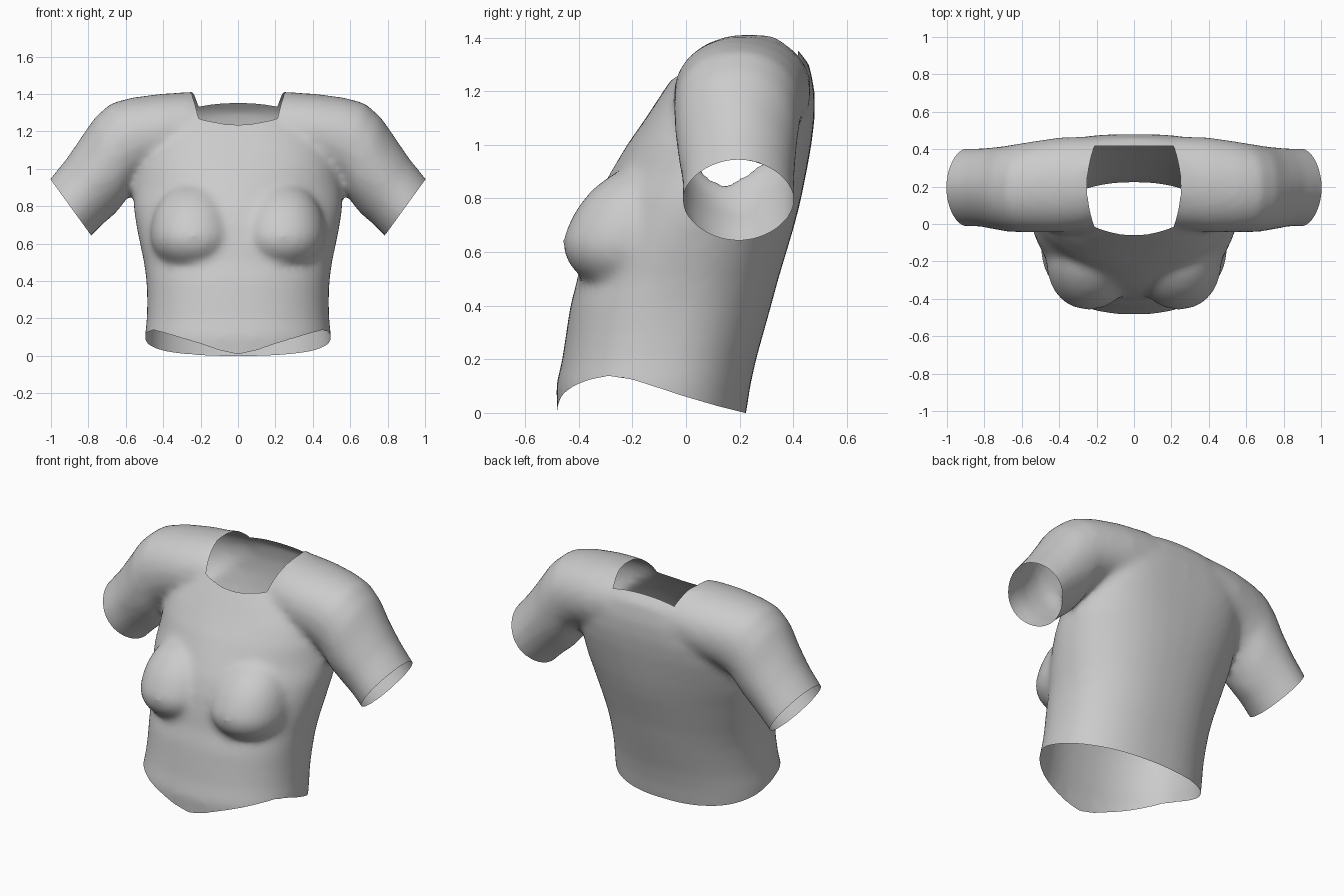
import bpy, bmesh, math
from mathutils import Vector

if "Cube" in bpy.data.objects:
    bpy.data.objects.remove(bpy.data.objects["Cube"])

cloth = bpy.data.materials.new("grey cloth")
cloth.diffuse_color = (0.6, 0.6, 0.6, 1)
cloth.use_nodes = True
cloth.node_tree.nodes["Principled BSDF"].inputs["Base Color"].default_value = cloth.diffuse_color
SEG = 40
bm = bmesh.new()


def loft(rings):
    """Closed tube through rings of points."""
    loops = [[bm.verts.new(p) for p in ring] for ring in rings]
    for a, b in zip(loops, loops[1:]):
        for i in range(SEG):
            j = (i + 1) % SEG
            bm.faces.new((a[i], a[j], b[j], b[i]))
    bm.faces.new(loops[0][::-1])
    bm.faces.new(loops[-1])


def oval(c, u, v, n=2.0, m=None):
    """Superellipse ring around c with half axes u and v; exponents n (-v side) and m (+v side)."""
    pts = []
    for i in range(SEG):
        t = 2 * math.pi * i / SEG
        cu, sv = math.cos(t), math.sin(t)
        k = 2 / (m if m and sv > 0 else n)
        pts.append(Vector(c) + Vector(u) * math.copysign(abs(cu) ** k, cu)
                   + Vector(v) * math.copysign(abs(sv) ** k, sv))
    return pts


# torso: height, half width, front y, back y, front and back roundness
torso = [(-0.12, .49, -.485, .20, 2.3, 2.3), (0.0, .495, -.48, .225, 2.3, 2.3),
         (.1, .499, -.485, .24, 2.3, 2.3), (.2, .488, -.462, .262, 2.3, 2.3),
         (.3, .486, -.447, .29, 2.3, 2.3), (.4, .49, -.432, .318, 2.3, 2.3),
         (.5, .503, -.405, .345, 2.2, 2.3), (.6, .525, -.39, .375, 2.1, 2.3),
         (.7, .545, -.37, .405, 1.95, 2.3), (.8, .56, -.335, .43, 1.85, 2.4),
         (.9, .555, -.28, .45, 1.85, 2.6), (1.0, .54, -.22, .468, 2.1, 2.9),
         (1.1, .51, -.15, .48, 2.4, 3.2), (1.2, .47, -.085, .48, 2.4, 3.2),
         (1.3, .42, -.015, .46, 2.2, 2.8), (1.36, .36, .05, .412, 2.1, 2.4),
         (1.41, .30, .12, .36, 2.1, 2.2)]
loft([oval((0, (f + b) / 2, z), (w, 0, 0), (0, (b - f) / 2, 0), n, m)
      for z, w, f, b, n, m in torso])

# sleeves: upper x, z, lower x, z, front y, back y
sleeve = [(.08, 1.375, .10, 1.0, .02, .468), (.26, 1.41, .25, 1.0, -.03, .468),
          (.42, 1.40, .38, .985, -.045, .463), (.57, 1.38, .47, .96, -.045, .445),
          (.68, 1.35, .545, .915, -.045, .43), (.765, 1.275, .607, .82, -.04, .418),
          (.835, 1.175, .655, .76, -.03, .412), (.92, 1.05, .725, .70, -.015, .405),
          (1.01, .94, .79, .635, -.015, .405), (1.09, .84, .86, .55, -.01, .405)]
for s in (1, -1):
    rings = []
    for xa, za, xb, zb, f, b in sleeve:
        rings.append(oval((s * (xa + xb) / 2, (f + b) / 2, (za + zb) / 2),
                          (s * (xa - xb) / 2, 0, (za - zb) / 2), (0, s * (b - f) / 2, 0),
                          2.1 if xa < .8 else 1.85))
    loft(rings)

# bust: a full lower half and a longer upper slope
for s in (1, -1):
    made = bmesh.ops.create_uvsphere(bm, u_segments=32, v_segments=20, radius=1)["verts"]
    for v in made:
        x, y, z = v.co / sum(abs(k) ** 2.15 for k in v.co) ** (1 / 2.15)
        up = .29 if z > 0 else .185
        v.co = (s * .24 + x * .228, -.20 + y * .26 + max(z, 0) * .08, .64 + z * up)
bmesh.ops.recalc_face_normals(bm, faces=bm.faces)

# fuse the volumes into one skin
raw = bpy.data.meshes.new("shirt_volume")
bm.to_mesh(raw)
bm.free()
tmp = bpy.data.objects.new("shirt_volume", raw)
bpy.context.collection.objects.link(tmp)
mod = tmp.modifiers.new("fuse", 'REMESH')
mod.mode, mod.voxel_size = 'VOXEL', 0.02
mod = tmp.modifiers.new("soften", 'SMOOTH')
mod.factor, mod.iterations = 0.5, 14
skin = bpy.data.meshes.new_from_object(tmp.evaluated_get(bpy.context.evaluated_depsgraph_get()))
bpy.data.objects.remove(tmp)
bm = bmesh.new()
bm.from_mesh(skin)


def split(co, no, near, shift=lambda p: Vector()):
    """Split faces that pass near() along a plane, bent by shift()."""
    old = {v: v.co.copy() for v in bm.verts}
    faces = [f for f in bm.faces if near(f.calc_center_median())]
    geom = set(faces) | {e for f in faces for e in f.edges} | {v for f in faces for v in f.verts}
    for v in bm.verts:
        v.co -= shift(v.co)
    bmesh.ops.bisect_plane(bm, geom=list(geom), plane_co=co, plane_no=no, dist=1e-4)
    for v in bm.verts:
        v.co = old[v] if v in old else v.co + shift(v.co)


def remove(test):
    bad = [f for f in bm.faces if test(f.calc_center_median())]
    bmesh.ops.delete(bm, geom=bad, context='FACES')


# wavy hem: height along x at the front, along y elsewhere
FRONT = [(0, .008), (.1, .03), (.2, .065), (.3, .095), (.4, .125), (.46, .14), (2, .14)]
SIDES = [(-.3, .14), (-.2, .125), (0, .06), (.12, .025), (.22, .0), (2, 0)]


def hem(p):
    key, table = (abs(p.x), FRONT) if p.y < -.3 else (p.y, SIDES)
    for (a, u), (b, w) in zip(table, table[1:]):
        if a <= key <= b:
            return u + (w - u) * (key - a) / (b - a)
    return 0


split((0, 0, 0), (0, 0, 1), lambda p: p.z < .4, lambda p: Vector((0, 0, hem(p))))
remove(lambda p: p.z < hem(p))

# sleeve openings
for s in (1, -1):
    co, no = Vector((s * 1.0, 0, .94)), Vector((s * .81, 0, -.587))
    split(co, no, lambda p: p.x * s > .65)
    remove(lambda p: p.x * s > .65 and (p - co).dot(no) > 0)

# neck opening
high = lambda p: p.z > 1.12
side = lambda y: .21 + .04 * max(0, 1 - ((y - .2) / .22) ** 2)
for s in (1, -1):
    split((0, 0, 0), (1, 0, 0), high, lambda p: Vector((s * side(p.y), 0, 0)))
split((0, -.06, 0), (0, 1, 0), high, lambda p: Vector((0, p.x ** 2, 0)))
split((0, .418, 0), (0, 1, 0), high)
remove(lambda p: high(p) and abs(p.x) < side(p.y) and -.06 + p.x ** 2 < p.y < .418)

bmesh.ops.remove_doubles(bm, verts=bm.verts, dist=0.003)
bm.to_mesh(skin)
bm.free()
skin.materials.clear()
skin.materials.append(cloth)
shirt = bpy.data.objects.new("shirt", skin)
bpy.context.collection.objects.link(shirt)
bpy.context.view_layer.objects.active = shirt
shirt.select_set(True)
bpy.ops.object.shade_smooth_by_angle(angle=math.radians(50))
